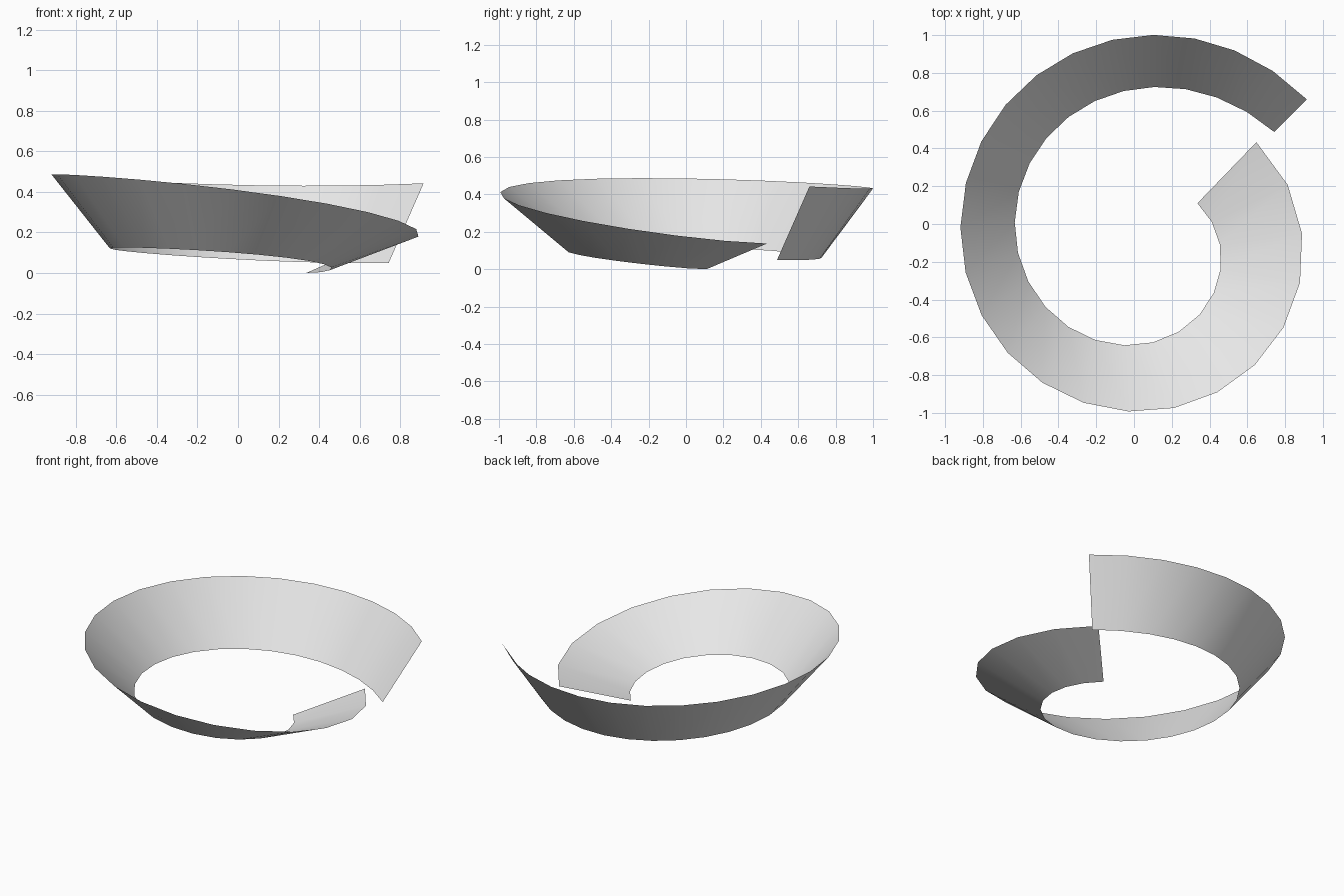
import bpy
import bmesh
import math

cube = bpy.data.objects.get("Cube")
if cube:
    bpy.data.objects.remove(cube, do_unlink=True)

CENTRE_X, CENTRE_Y = 0.1, -0.13   # axis the ribbon winds around
SEGMENTS = 25

# Key points along the two edges of the ribbon, evenly spaced by segment
UPPER_EDGE = [(0.915, 0.66, 0.442), (-0.115, 0.975, 0.437), (-0.89, 0.217, 0.48),
              (-0.485, -0.84, 0.46), (0.64, -0.746, 0.30), (0.648, 0.433, 0.137)]
LOWER_EDGE = [(0.743, 0.487, 0.05), (-0.055, 0.704, 0.07), (-0.61, 0.17, 0.115),
              (-0.347, -0.545, 0.12), (0.347, -0.48, 0.06), (0.336, 0.11, 0.0)]


def to_polar(points):
    """Turn points into (radius, ever-growing angle, height)."""
    result, last = [], 0.0
    for x, y, z in points:
        dx, dy = x - CENTRE_X, y - CENTRE_Y
        angle = math.atan2(dy, dx)
        while angle < last:
            angle += math.tau
        last = angle
        result.append((math.hypot(dx, dy), angle, z))
    return result


def blend(keys, t):
    """Smooth polynomial through all keys, evaluated at key position t."""
    total = [0.0, 0.0, 0.0]
    for i, key in enumerate(keys):
        weight = 1.0
        for j in range(len(keys)):
            if j != i:
                weight *= (t - j) / (i - j)
        total = [a + weight * b for a, b in zip(total, key)]
    return total


def edge_points(points):
    """Sample a spiral edge into evenly spaced positions."""
    keys = to_polar(points)
    for i in range(SEGMENTS + 1):
        r, angle, z = blend(keys, i * (len(keys) - 1) / SEGMENTS)
        yield (CENTRE_X + r * math.cos(angle), CENTRE_Y + r * math.sin(angle), max(z, 0.0))


# Sloping spiral ribbon: one strip of quads between the two edges
bm = bmesh.new()
lower = [bm.verts.new(p) for p in edge_points(LOWER_EDGE)]
upper = [bm.verts.new(p) for p in edge_points(UPPER_EDGE)]
for i in range(SEGMENTS):
    face = bm.faces.new((lower[i], upper[i], upper[i + 1], lower[i + 1]))
    face.smooth = True
mesh = bpy.data.meshes.new("spiral_ribbon")
bm.to_mesh(mesh)
bm.free()
ribbon = bpy.data.objects.new("spiral_ribbon", mesh)
bpy.context.collection.objects.link(ribbon)

# Plain light grey
grey = bpy.data.materials.new("light_grey")
grey.use_nodes = True
colour = (0.8, 0.8, 0.8, 1.0)
grey.diffuse_color = colour
grey.node_tree.nodes["Principled BSDF"].inputs["Base Color"].default_value = colour
mesh.materials.append(grey)
